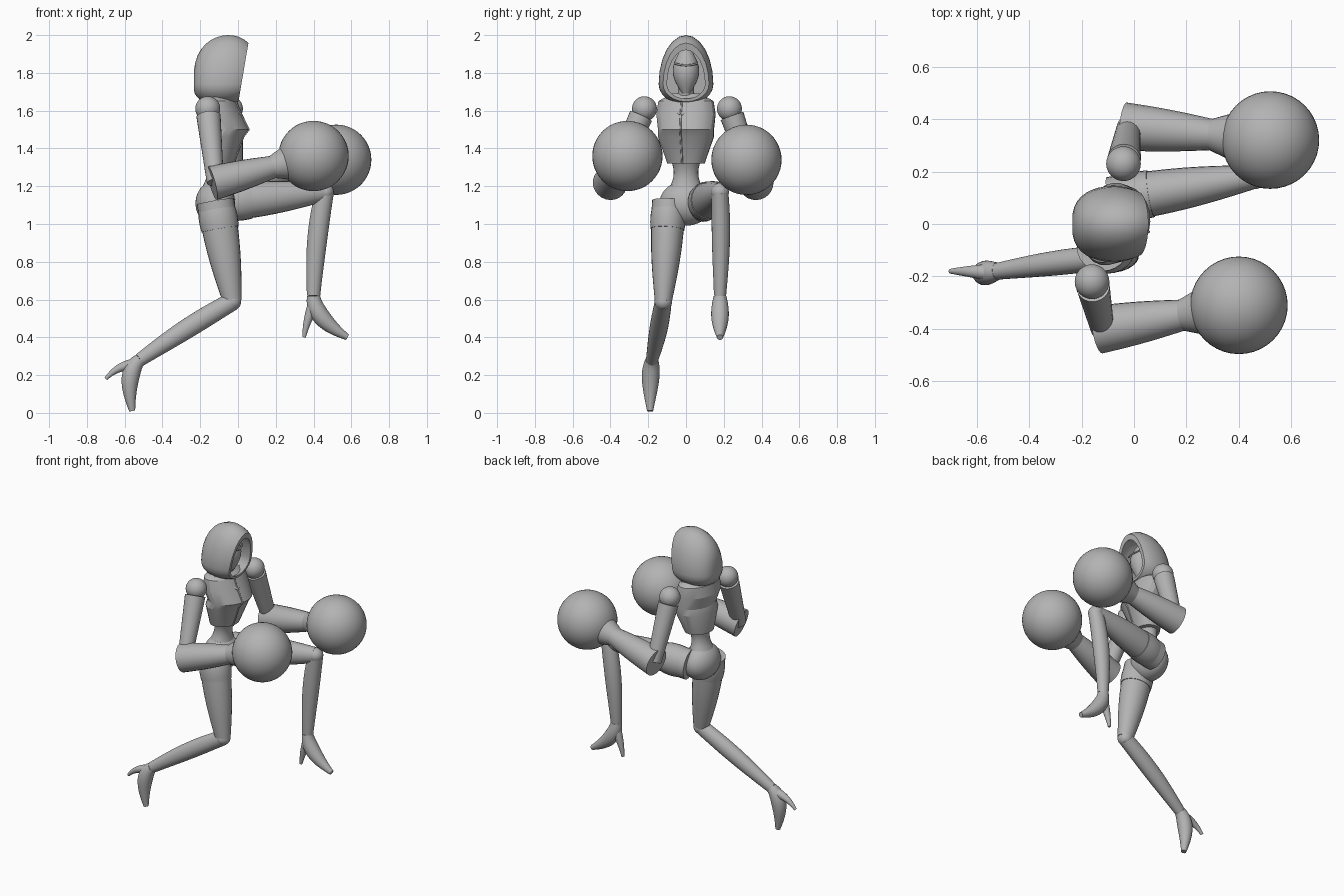
import bpy, bmesh, math
from mathutils import Vector

default_cube = bpy.data.objects.get("Cube")
if default_cube:
    bpy.data.objects.remove(default_cube, do_unlink=True)

SHADE = 0.45
grey = bpy.data.materials.new("plain_grey")
grey.use_nodes = True
grey.diffuse_color = (SHADE, SHADE, SHADE, 1)
grey.node_tree.nodes["Principled BSDF"].inputs["Base Color"].default_value = grey.diffuse_color
SIDES = 24
STEPS = 12


def finish(name, bm, sharp_angle):
    bmesh.ops.recalc_face_normals(bm, faces=bm.faces)
    mesh = bpy.data.meshes.new(name)
    bm.to_mesh(mesh)
    bm.free()
    mesh.materials.append(grey)
    part = bpy.data.objects.new(name, mesh)
    bpy.context.collection.objects.link(part)
    bpy.ops.object.select_all(action="DESELECT")
    part.select_set(True)
    bpy.context.view_layer.objects.active = part
    bpy.ops.object.shade_smooth_by_angle(angle=math.radians(sharp_angle))


def ellipse(centre, across, along):
    """Closed ring of points spanned by two half-axis vectors."""
    angles = [math.tau * i / SIDES for i in range(SIDES)]
    return [centre + across * math.cos(a) + along * math.sin(a) for a in angles]


def loft(name, rings, sharp_angle=40):
    """Skin a list of closed rings and cap both ends."""
    bm = bmesh.new()
    rows = [[bm.verts.new(point) for point in ring] for ring in rings]
    for lower, upper in zip(rows, rows[1:]):
        for i in range(SIDES):
            j = (i + 1) % SIDES
            bm.faces.new((lower[i], lower[j], upper[j], upper[i]))
    bm.faces.new(rows[0])
    bm.faces.new(rows[-1])
    finish(name, bm, sharp_angle)


def sweep(name, start, end, first, last, bulge=0, bend=None, depth=1, side=(0, 1, 0)):
    """Round limb from start to end: radius runs first to last plus a mid bulge."""
    start, end = Vector(start), Vector(end)
    bend = Vector(bend) if bend else (start + end) / 2
    rings = []
    for step in range(STEPS + 1):
        f = step / STEPS
        centre = start.lerp(bend, f).lerp(bend.lerp(end, f), f)
        tangent = (bend - start).lerp(end - bend, f).normalized()
        radius = first + (last - first) * f + bulge * math.sin(math.pi * f)
        across = Vector(side)
        across = (across - tangent * across.dot(tangent)).normalized()
        rings.append(ellipse(centre, across * radius, tangent.cross(across) * radius * depth))
    loft(name, rings)


def ball(name, centre, radius, scale=(1, 1, 1)):
    bm = bmesh.new()
    bmesh.ops.create_uvsphere(bm, u_segments=40, v_segments=SIDES, radius=radius)
    bmesh.ops.scale(bm, vec=scale, verts=bm.verts)
    bmesh.ops.translate(bm, vec=centre, verts=bm.verts)
    finish(name, bm, 60)


# Hood: egg-shaped shell open at the front, with the rim folded into a cavity
def hood_ring(f, scale):
    turn = 0.15 + 2.1 * f
    size = scale * math.sin(turn) ** 0.7
    ring = ellipse(Vector((-0.08 - 0.156 * math.cos(turn), 0, 0)),
                   Vector((0, 0.145 * size, 0)), Vector((0, 0, size)))
    for point in ring:
        point.z *= 0.26 if point.z > 0 else 0.11
        point.x += 0.17 * f * point.z
        point.z += 1.74
    return ring


outer = [hood_ring(i / STEPS, 1) for i in range(STEPS + 1)]
inner = [hood_ring(i / STEPS, 0.83) for i in range(STEPS, STEPS // 3, -1)]
loft("hood", outer + inner, 50)

# Face, mask stitching and neck
sweep("face", (-0.07, 0, 1.92), (-0.05, 0, 1.69), 0.03, 0.02, bulge=0.045)
sweep("mask_seam", (-0.01, -0.06, 1.85), (-0.01, 0.06, 1.85), 0.005, 0.005,
      bend=(0.03, 0, 1.83), side=(0, 0, 1))
sweep("neck", (-0.1, 0, 1.6), (-0.07, 0, 1.75), 0.05, 0.04)

# Jacket: rings of (height, forward offset, half width, half depth), twisted at the chest
sideways, forward = Vector((0.25, 0.97, 0)), Vector((0.97, -0.25, 0))
jacket = [(1.69, -0.1, 0.08, 0.05), (1.65, -0.1, 0.15, 0.09), (1.58, -0.09, 0.16, 0.11),
          (1.5, -0.06, 0.15, 0.12), (1.46, -0.08, 0.15, 0.11), (1.32, -0.1, 0.1, 0.08)]
loft("jacket", [ellipse(Vector((x, 0, z)), sideways * width, forward * depth)
                for z, x, width, depth in jacket], 20)

# Jacket seam and lapels lying along the chest
fronts = [Vector((x, 0, z)) + forward * depth for z, x, width, depth in jacket[1:]]
for number, (upper, lower) in enumerate(zip(fronts, fronts[1:])):
    sweep(f"front_seam_{number}", upper, lower, 0.005, 0.005)
for label, sign in (("left", 1), ("right", -1)):
    edge = Vector((-0.08, 0, 1.67)) + sideways * sign * 0.1
    sweep(label + "_lapel", edge, fronts[1], 0.02, 0.01, depth=0.6)

# Waist and pelvis
sweep("waist", (-0.1, 0, 1.36), (-0.12, 0, 1.17), 0.09, 0.1, bulge=-0.03, depth=0.8)
ball("pelvis", (-0.12, 0, 1.11), 0.14, (0.75, 1, 0.85))


# Legs: thigh with a raised cuff, knee, shin and a heeled shoe
def leg(label, hip, knee, ankle, calf, instep, toe, heel, arch):
    hip, knee = Vector(hip), Vector(knee)
    sweep(label + "_thigh", hip, knee, 0.09, 0.045, bulge=0.012, depth=1.1)
    sweep(label + "_thigh_cuff", hip, hip.lerp(knee, 0.28), 0.08, 0.09, bulge=0.008, depth=1.1)
    ball(label + "_knee", knee, 0.047)
    sweep(label + "_shin", knee, ankle, 0.044, 0.032, bulge=0.01, bend=calf, depth=1.1)
    sweep(label + "_shoe", ankle, toe, 0.034, 0.016, bulge=0.021, bend=instep)
    sweep(label + "_heel", Vector(ankle).lerp(instep, 0.4), heel, 0.032, 0.009, bend=arch)


leg("left", hip=(-0.09, 0.09, 1.11), knee=(0.46, 0.18, 1.17), ankle=(0.4, 0.18, 0.62),
    calf=(0.41, 0.19, 0.95), instep=(0.4, 0.18, 0.5), toe=(0.58, 0.18, 0.4),
    heel=(0.35, 0.18, 0.4), arch=(0.36, 0.18, 0.48))
leg("right", hip=(-0.12, -0.09, 1.12), knee=(-0.03, -0.12, 0.59), ankle=(-0.52, -0.18, 0.28),
    calf=(-0.26, -0.14, 0.46), instep=(-0.6, -0.19, 0.22), toe=(-0.56, -0.19, 0.01),
    heel=(-0.7, -0.18, 0.18), arch=(-0.64, -0.18, 0.25))


# Arms: shoulder ball, upper arm, forearm with flared cuff, round glove
def arm(label, shoulder, elbow, glove):
    shoulder, elbow, glove = Vector(shoulder), Vector(elbow), Vector(glove)
    wrist = elbow.lerp(glove, 0.58)
    ball(label + "_shoulder", shoulder, 0.066)
    sweep(label + "_upper_arm", shoulder.lerp(elbow, 0.1), elbow, 0.064, 0.045)
    sweep(label + "_forearm", elbow.lerp(glove, -0.03), wrist, 0.092, 0.06, bulge=0.004)
    sweep(label + "_cuff", wrist, elbow.lerp(glove, 0.75), 0.06, 0.095)
    ball(label + "_glove", glove, 0.186)


arm("left", shoulder=(-0.04, 0.23, 1.61), elbow=(-0.02, 0.37, 1.22), glove=(0.52, 0.32, 1.34))
arm("right", shoulder=(-0.16, -0.22, 1.61), elbow=(-0.12, -0.4, 1.22), glove=(0.4, -0.31, 1.36))
